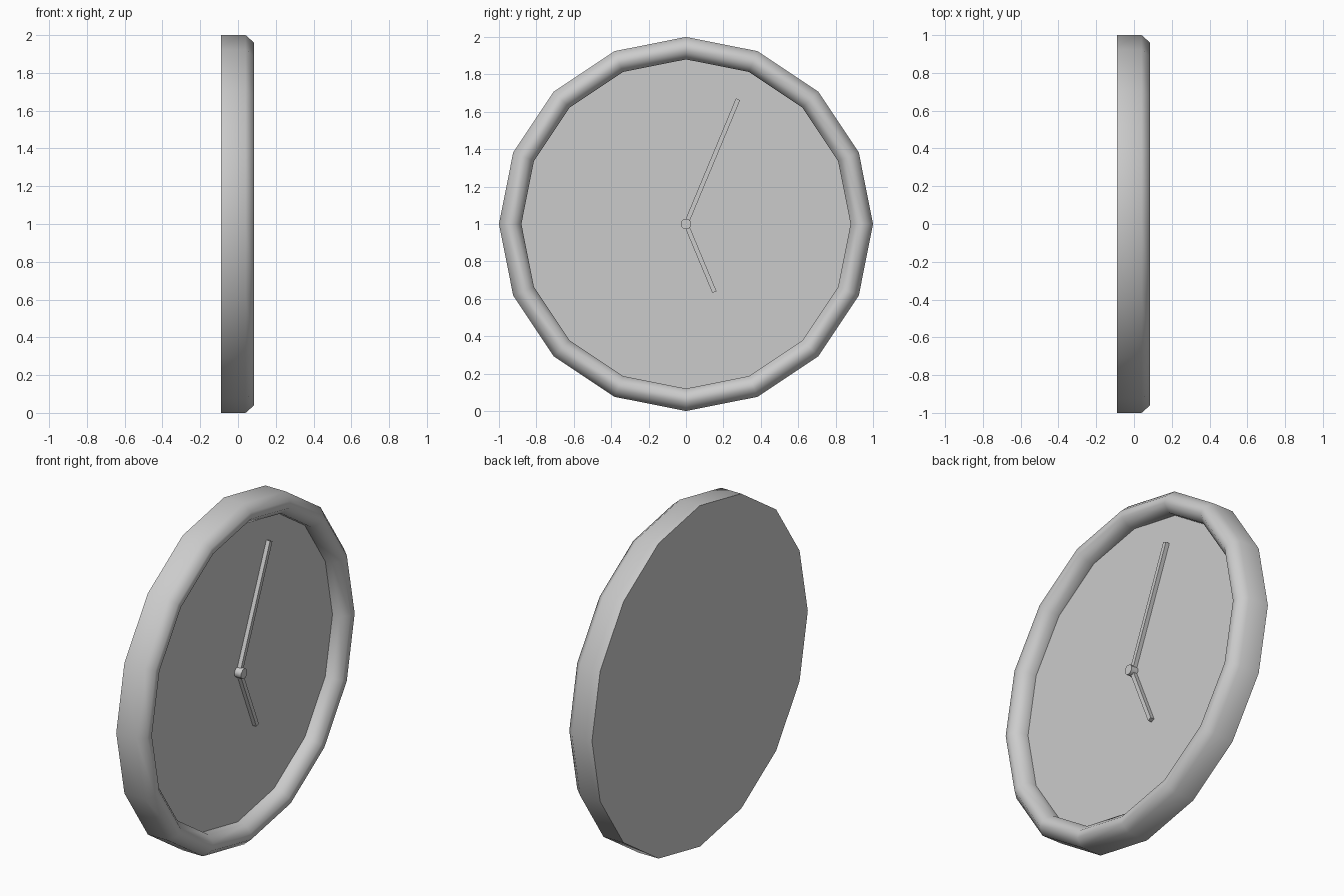
import bpy, bmesh
from math import sin, cos, pi, radians, atan2
from mathutils import Matrix

if "Cube" in bpy.data.objects:
    bpy.data.objects.remove(bpy.data.objects["Cube"])

CENTRE_Z = 1.0
FACE_X = -0.003


def finish(name, bm, angle=None):
    bmesh.ops.recalc_face_normals(bm, faces=bm.faces)
    mesh = bpy.data.meshes.new(name)
    bm.to_mesh(mesh)
    bm.free()
    ob = bpy.data.objects.new(name, mesh)
    bpy.context.collection.objects.link(ob)
    ob.location.z = CENTRE_Z
    if angle:
        bpy.ops.object.select_all(action='DESELECT')
        ob.select_set(True)
        bpy.context.view_layer.objects.active = ob
        bpy.ops.object.shade_smooth_by_angle(angle=radians(angle))
    return ob


def lathe_x(name, profile, sides, angle, phase=0.0):
    """Turn an (x, radius) profile about the x axis and cap both ends."""
    bm = bmesh.new()
    rings = [[bm.verts.new((x, r * cos(phase + 2 * pi * i / sides),
                            r * sin(phase + 2 * pi * i / sides)))
              for i in range(sides)] for x, r in profile]
    for a, b in zip(rings, rings[1:]):
        for i in range(sides):
            j = (i + 1) % sides
            bm.faces.new((a[i], a[j], b[j], b[i]))
    bm.faces.new(rings[0])
    bm.faces.new(rings[-1])
    return finish(name, bm, angle)


def hand(name, tip_y, tip_z, width, thickness):
    """Flat bar from the clock centre out to the tip."""
    length = (tip_y ** 2 + tip_z ** 2) ** 0.5
    bm = bmesh.new()
    bmesh.ops.create_cube(bm, size=1.0, matrix=(
        Matrix.Rotation(atan2(-tip_y, tip_z), 4, 'X')
        @ Matrix.Translation((FACE_X + thickness / 2, 0, length / 2))
        @ Matrix.Diagonal((thickness, width, length, 1))))
    return finish(name, bm)


# Case: flat back, bevelled rim and recessed dial
lathe_x("clock_case", [(-0.09, 1.0), (0.04, 1.0), (0.085, 0.96), (0.085, 0.92),
                       (0.043, 0.88), (FACE_X, 0.88)], 16, 60)

# Hands
hand("minute_hand", 0.278, 0.667, 0.024, 0.024)
hand("hour_hand", 0.152, -0.364, 0.024, 0.024)

# Centre hub
lathe_x("hub", [(FACE_X, 0.03), (0.04, 0.03)], 8, 60, pi / 8)
